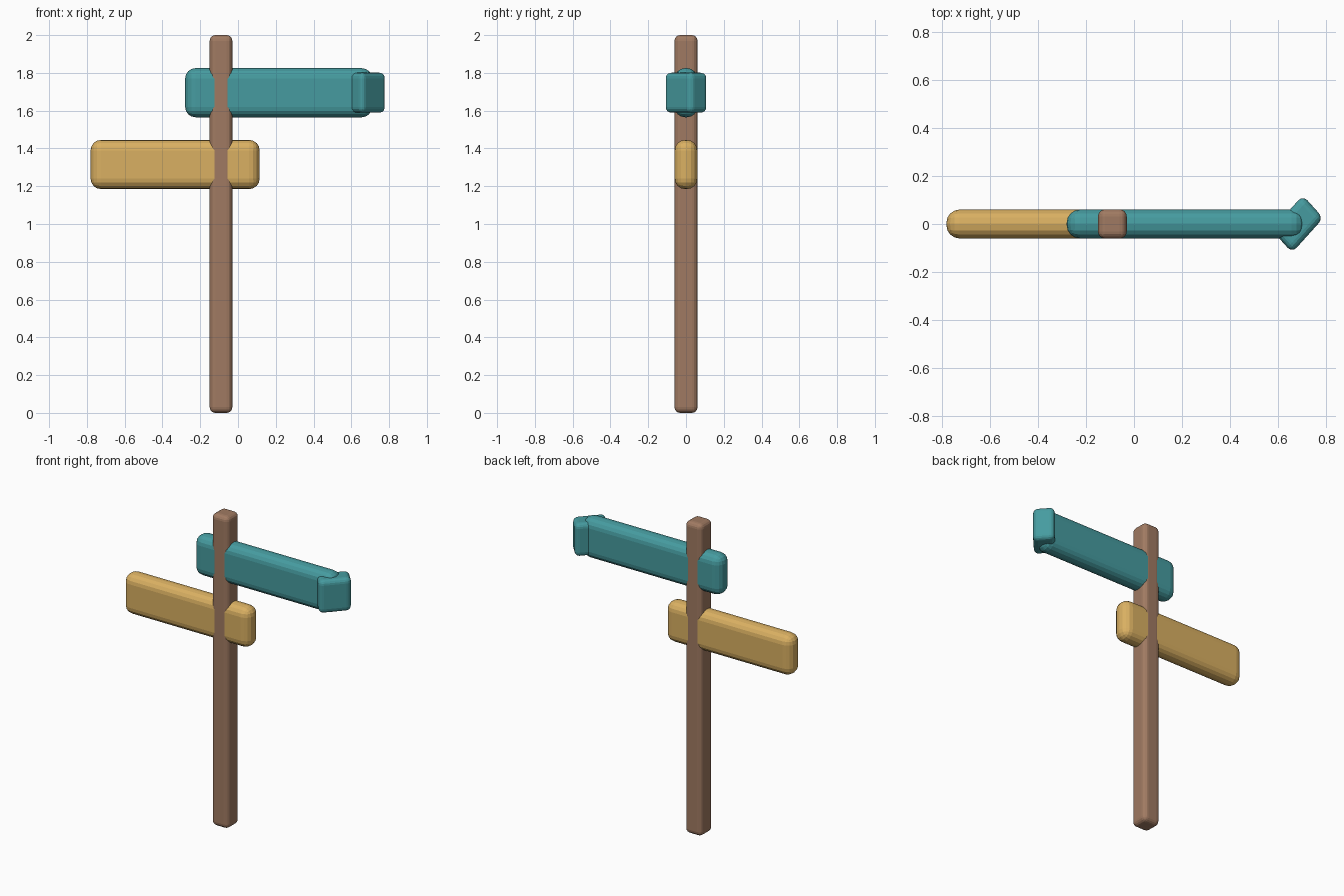
import bpy
from math import radians
from mathutils import Matrix

cube = bpy.data.objects.get("Cube")
if cube:
    bpy.data.objects.remove(cube, do_unlink=True)


def make_material(name, rgb):
    mat = bpy.data.materials.new(name)
    mat.use_nodes = True
    color = (*rgb, 1)
    mat.diffuse_color = color
    mat.node_tree.nodes["Principled BSDF"].inputs["Base Color"].default_value = color
    return mat


def rounded_box(name, mat, size, center, radius, segments=4):
    """Box with evenly rounded edges, centred on its own origin."""
    bpy.ops.mesh.primitive_cube_add(size=1, location=center)
    obj = bpy.context.object
    obj.name = name
    obj.data.transform(Matrix.Diagonal((*size, 1)))
    obj.data.materials.append(mat)
    bevel = obj.modifiers.new("rounded_edges", "BEVEL")
    bevel.width = radius
    bevel.segments = segments
    bevel.limit_method = "NONE"
    return obj


brown = make_material("brown_wood", (0.352, 0.195, 0.122))
teal = make_material("teal_paint", (0.061, 0.33, 0.35))
yellow = make_material("yellow_paint", (0.70, 0.434, 0.122))

# Post, a hair thicker than the boards so it shows in front of them
rounded_box("post", brown, (0.12, 0.122, 2.0), (-0.09, 0, 1.0), 0.03)

# Two sign boards crossing the post
rounded_box("upper_board", teal, (0.99, 0.12, 0.26), (0.215, 0, 1.695), 0.055)
rounded_box("lower_board", yellow, (0.895, 0.12, 0.26), (-0.333, 0, 1.315), 0.055)

# Turned block forming the pointed end of the upper board
tip = rounded_box("board_tip", teal, (0.204, 0.134, 0.212), (0.68, 0, 1.695), 0.03)
tip.matrix_world = (Matrix.Translation((0.68, 0, 1.695))
                    @ Matrix.Diagonal((0.9, 1, 1, 1))
                    @ Matrix.Rotation(radians(45), 4, "Z"))
# Bake the squash and turn after rounding the edges
tip.select_set(True)
bpy.context.view_layer.objects.active = tip
bpy.ops.object.modifier_apply(modifier="rounded_edges")
tip.data.transform(Matrix.Diagonal((0.9, 1, 1, 1)) @ Matrix.Rotation(radians(45), 4, "Z"))
tip.matrix_world = Matrix.Translation((0.68, 0, 1.695))
